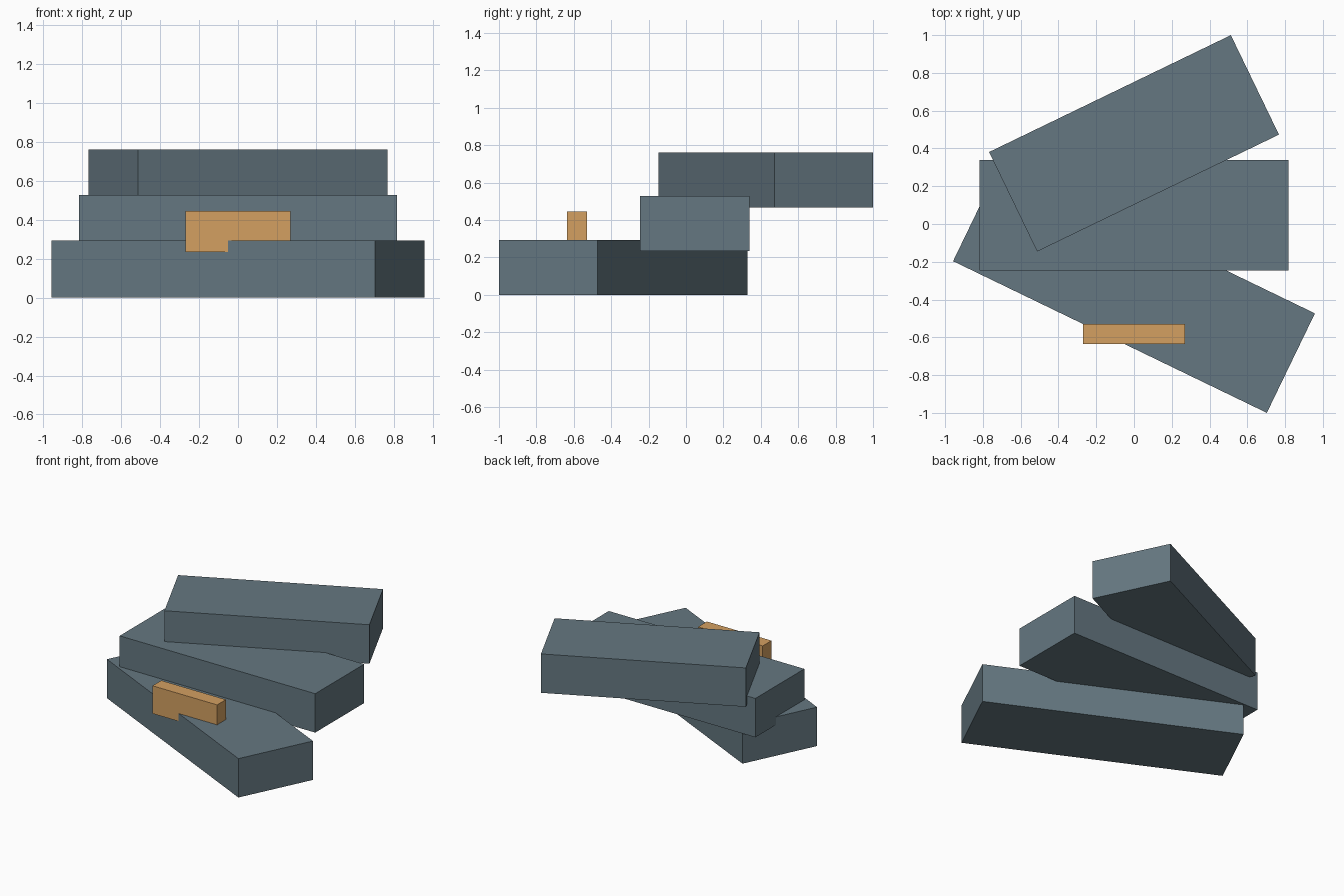
import bpy
from math import radians

default = bpy.data.objects.get("Cube")
if default:
    bpy.data.objects.remove(default, do_unlink=True)


def make_material(name, rgb):
    mat = bpy.data.materials.new(name)
    mat.use_nodes = True
    color = (*rgb, 1.0)
    mat.diffuse_color = color
    bsdf = next(n for n in mat.node_tree.nodes if n.type == "BSDF_PRINCIPLED")
    bsdf.inputs["Base Color"].default_value = color
    return mat


def make_block(name, size, center, turn, mat):
    bpy.ops.mesh.primitive_cube_add(size=1, location=center, rotation=(0, 0, radians(turn)))
    block = bpy.context.object
    block.name = name
    block.scale = size
    bpy.ops.object.transform_apply(location=False, rotation=False, scale=True)
    block.data.materials.append(mat)
    return block


slate = make_material("slate grey", (0.130, 0.186, 0.219))
amber = make_material("amber", (0.658, 0.352, 0.120))

# Three overlapping blocks, each shorter, higher and turned further than the last
DEPTH, HEIGHT, RISE, TURN = 0.585, 0.294, 0.233, 25.8
blocks = [("lower_block", 1.845, -0.335),
          ("middle_block", 1.635, 0.047),
          ("upper_block", 1.422, 0.427)]
for i, (name, length, y) in enumerate(blocks):
    make_block(name, (length, DEPTH, HEIGHT),
               (0, y, HEIGHT / 2 + i * RISE), (i - 1) * TURN, slate)

# Small bar set into the front edge of the lower block
make_block("front_bar", (0.54, 0.105, 0.21), (0, -0.583, 0.34), 0, amber)
